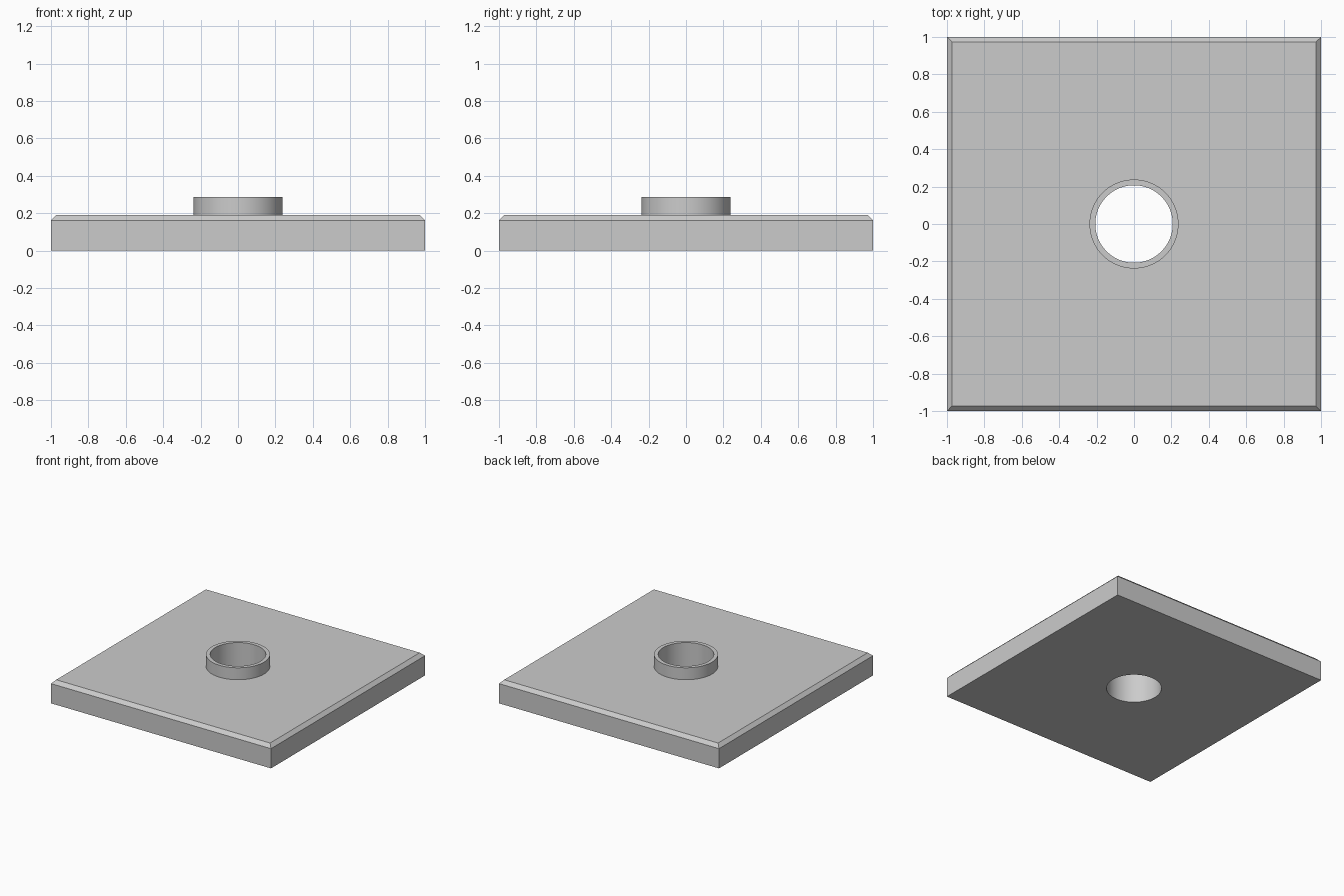
import bpy, bmesh
from math import radians

if "Cube" in bpy.data.objects:
    bpy.data.objects.remove(bpy.data.objects["Cube"])

PLATE_TOP, COLLAR_TOP = 0.19, 0.288
OUTER_R, BORE_R, CHAMFER = 0.238, 0.207, 0.028
SIDES = 96


def cylinder(name, radius, z0, z1):
    bpy.ops.mesh.primitive_cylinder_add(vertices=SIDES, radius=radius, depth=z1 - z0,
                                        location=(0, 0, (z0 + z1) / 2))
    obj = bpy.context.object
    obj.name = name
    return obj


def boolean(target, tool, operation):
    mod = target.modifiers.new(operation.title(), 'BOOLEAN')
    mod.operation, mod.object, mod.solver = operation, tool, 'EXACT'
    bpy.context.view_layer.objects.active = target
    bpy.ops.object.modifier_apply(modifier=mod.name)
    bpy.data.objects.remove(tool, do_unlink=True)


# Square plate with a chamfer around the top edge
bm = bmesh.new()
bmesh.ops.create_cube(bm, size=2)
for v in bm.verts:
    v.co.z = PLATE_TOP if v.co.z > 0 else 0
top_edges = [e for e in bm.edges if all(v.co.z > 0.1 for v in e.verts)]
bmesh.ops.bevel(bm, geom=top_edges, offset=CHAMFER, segments=1, affect='EDGES')
mesh = bpy.data.meshes.new("flange_plate")
bm.to_mesh(mesh)
bm.free()
plate = bpy.data.objects.new("flange_plate", mesh)
bpy.context.collection.objects.link(plate)

# Raised collar joined on, then the bore cut through both
boolean(plate, cylinder("collar", OUTER_R, 0.1, COLLAR_TOP), 'UNION')
boolean(plate, cylinder("bore_cutter", BORE_R, -0.2, 0.5), 'DIFFERENCE')

# Smooth round walls, crisp edges
bpy.ops.object.select_all(action='DESELECT')
plate.select_set(True)
bpy.context.view_layer.objects.active = plate
bpy.ops.object.shade_smooth_by_angle(angle=radians(30))
